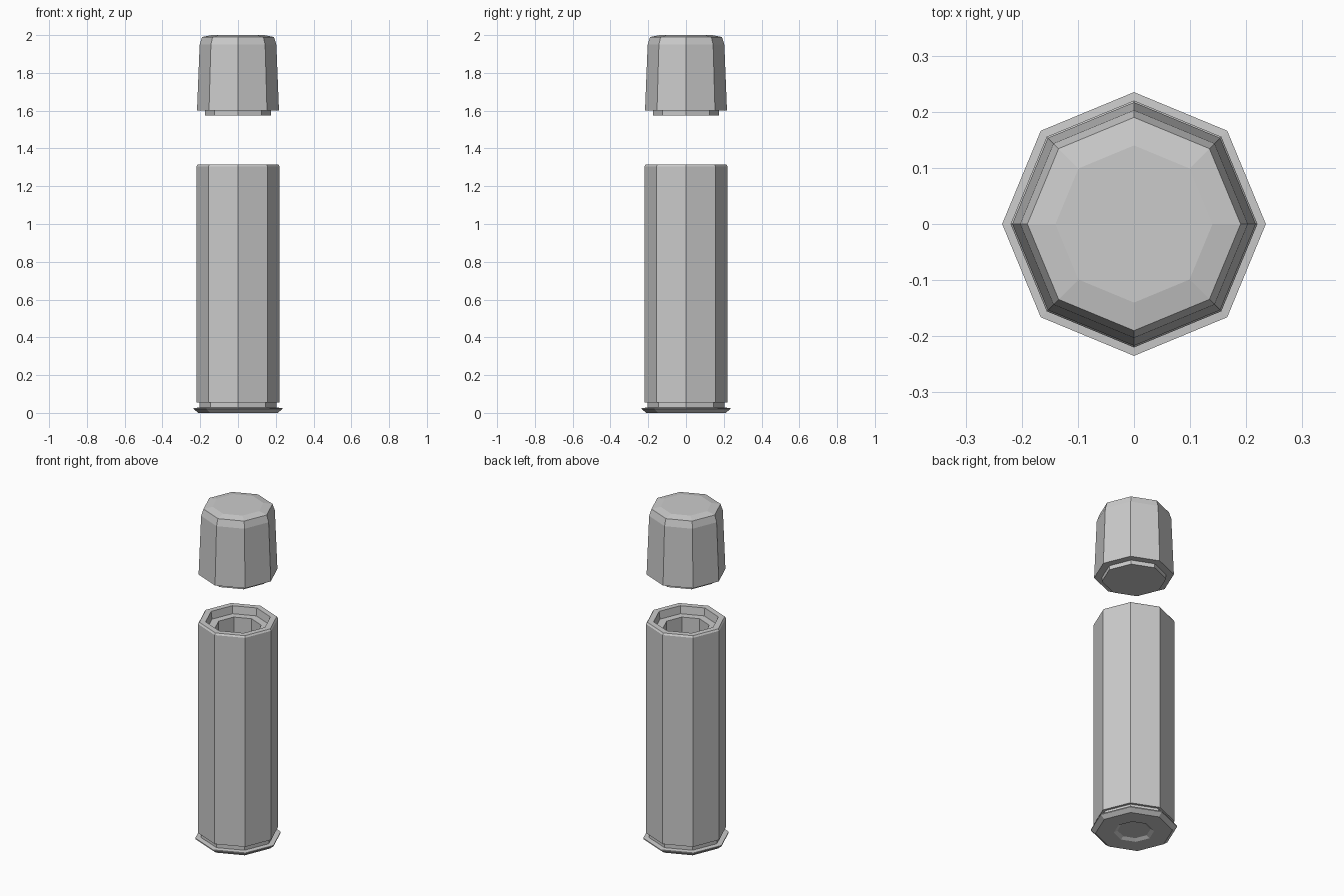
import bpy, bmesh, math

if "Cube" in bpy.data.objects:
    bpy.data.objects.remove(bpy.data.objects["Cube"])

SIDES = 8

grey = bpy.data.materials.new("plain_grey")
grey.diffuse_color = (0.6, 0.6, 0.6, 1.0)
grey.use_nodes = True
grey.node_tree.nodes["Principled BSDF"].inputs["Base Color"].default_value = grey.diffuse_color


def lathe(name, profile):
    """Spin (radius, z) points into a closed octagonal solid, capped at both ends."""
    bm = bmesh.new()
    rings = []
    for r, z in profile:
        rings.append([bm.verts.new((r * math.cos(2 * math.pi * i / SIDES),
                                    r * math.sin(2 * math.pi * i / SIDES), z))
                      for i in range(SIDES)])
    for a, b in zip(rings, rings[1:]):
        for i in range(SIDES):
            j = (i + 1) % SIDES
            bm.faces.new((a[i], a[j], b[j], b[i]))
    bm.faces.new(rings[0][::-1])
    bm.faces.new(rings[-1])
    bmesh.ops.recalc_face_normals(bm, faces=bm.faces[:])
    mesh = bpy.data.meshes.new(name)
    bm.to_mesh(mesh)
    bm.free()
    mesh.materials.append(grey)
    obj = bpy.data.objects.new(name, mesh)
    bpy.context.collection.objects.link(obj)
    return obj


# Casing: primer recess, flared base rim, groove, tall wall, stepped mouth, bore
lathe("casing", [
    (0.09, 0.012), (0.11, 0.0),
    (0.21, 0.0), (0.235, 0.02), (0.235, 0.026),
    (0.205, 0.028), (0.205, 0.055),
    (0.22, 0.055), (0.22, 1.305), (0.213, 1.315),
    (0.178, 1.315), (0.172, 1.27),
    (0.128, 1.27), (0.125, 0.12),
])

# Projectile: plug, tapered body, chamfered and slightly domed top
lathe("projectile", [
    (0.175, 1.575), (0.175, 1.60),
    (0.217, 1.60), (0.203, 1.95),
    (0.19, 1.99), (0.14, 2.0),
])
